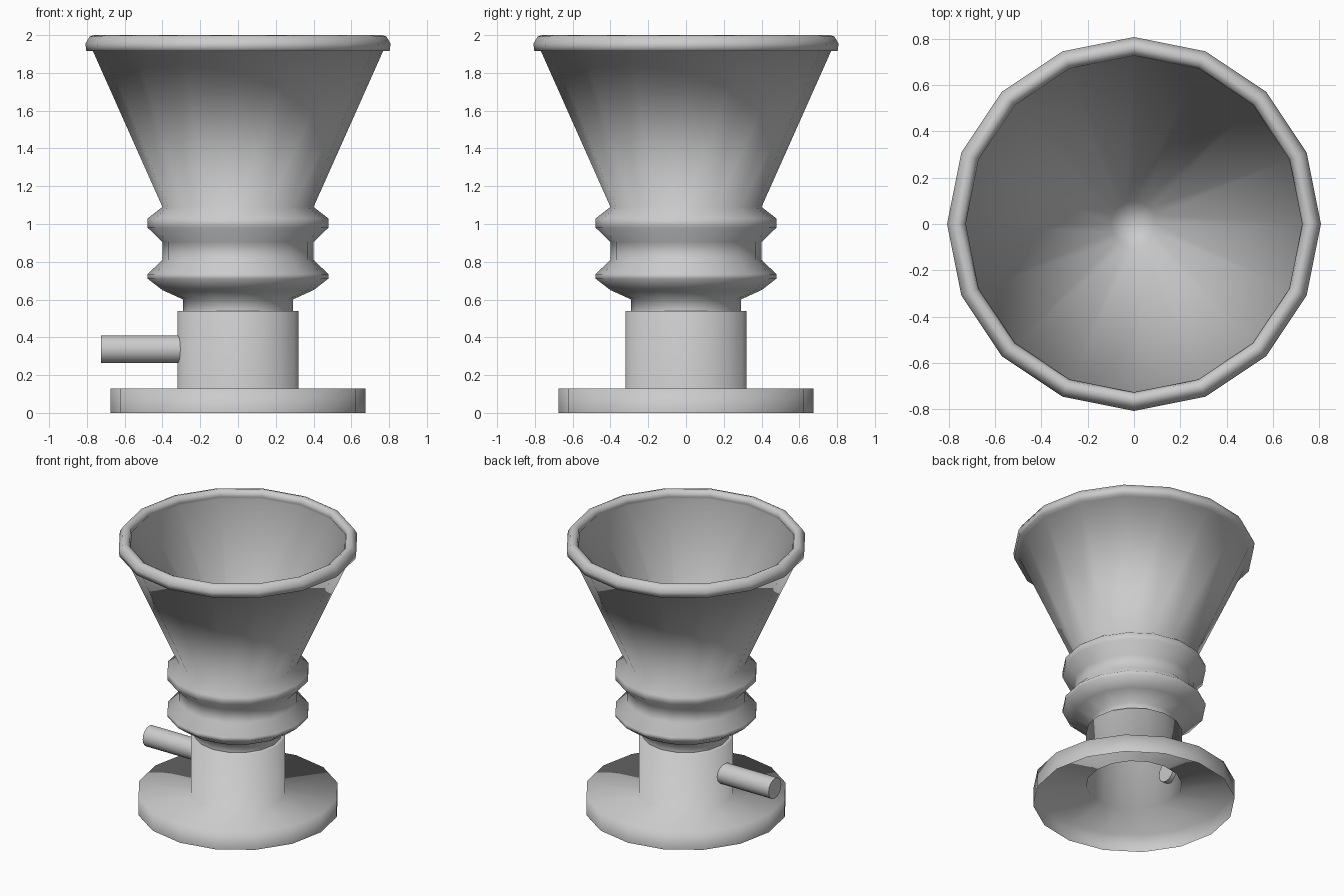
import bpy, math

if "Cube" in bpy.data.objects:
    bpy.data.objects.remove(bpy.data.objects["Cube"])

SIDES = 16


def lathe(name, profile, sides=SIDES, smooth_angle=80):
    """Revolve (radius, z) points around z; radius 0 makes a single pole."""
    verts, faces, rings = [], [], []
    for r, z in profile:
        start = len(verts)
        n = 1 if r == 0 else sides
        for i in range(n):
            a = 2 * math.pi * i / sides
            verts.append((r * math.cos(a), r * math.sin(a), z))
        rings.append([start + i % n for i in range(sides)])
    for lo, hi in zip(rings, rings[1:]):
        for i in range(sides):
            j = (i + 1) % sides
            face = list(dict.fromkeys((lo[i], lo[j], hi[j], hi[i])))
            faces.append(face)
    mesh = bpy.data.meshes.new(name)
    mesh.from_pydata(verts, [], faces)
    obj = bpy.data.objects.new(name, mesh)
    bpy.context.collection.objects.link(obj)
    bpy.ops.object.select_all(action='DESELECT')
    obj.select_set(True)
    bpy.context.view_layer.objects.active = obj
    bpy.ops.object.shade_smooth_by_angle(angle=math.radians(smooth_angle))
    return obj


# Hollow foot flange running up into the stem, open underneath
lathe("base_and_stem", [(0.675, 0), (0.675, 0.13), (0.32, 0.13),
                        (0.32, 0.54), (0.29, 0.54)], smooth_angle=100)

# Neck, ribbed collar, flared bowl, rolled rim and shallower inner cone
collar = [(0.29, 0.54), (0.29, 0.60), (0.40, 0.65), (0.478, 0.71), (0.478, 0.735),
          (0.40, 0.81), (0.40, 0.905), (0.478, 0.98), (0.478, 1.03), (0.40, 1.09)]
rim = [(0.768, 1.915), (0.803, 1.915), (0.808, 1.955), (0.785, 1.993),
       (0.76, 2.0), (0.735, 1.985), (0.727, 1.955), (0.74, 1.935)]
inner = [(0.10, 1.03), (0, 0.96)]
lathe("funnel", collar + rim + inner, smooth_angle=100)

# Side spout: capped tube through the stem wall on the left
LENGTH = 0.445
spout = lathe("side_spout", [(0, 0), (0.074, 0), (0.074, LENGTH), (0, LENGTH)],
              smooth_angle=40)
spout.rotation_euler = (0, math.radians(90), 0)
spout.location = (-0.725, 0, 0.337)
